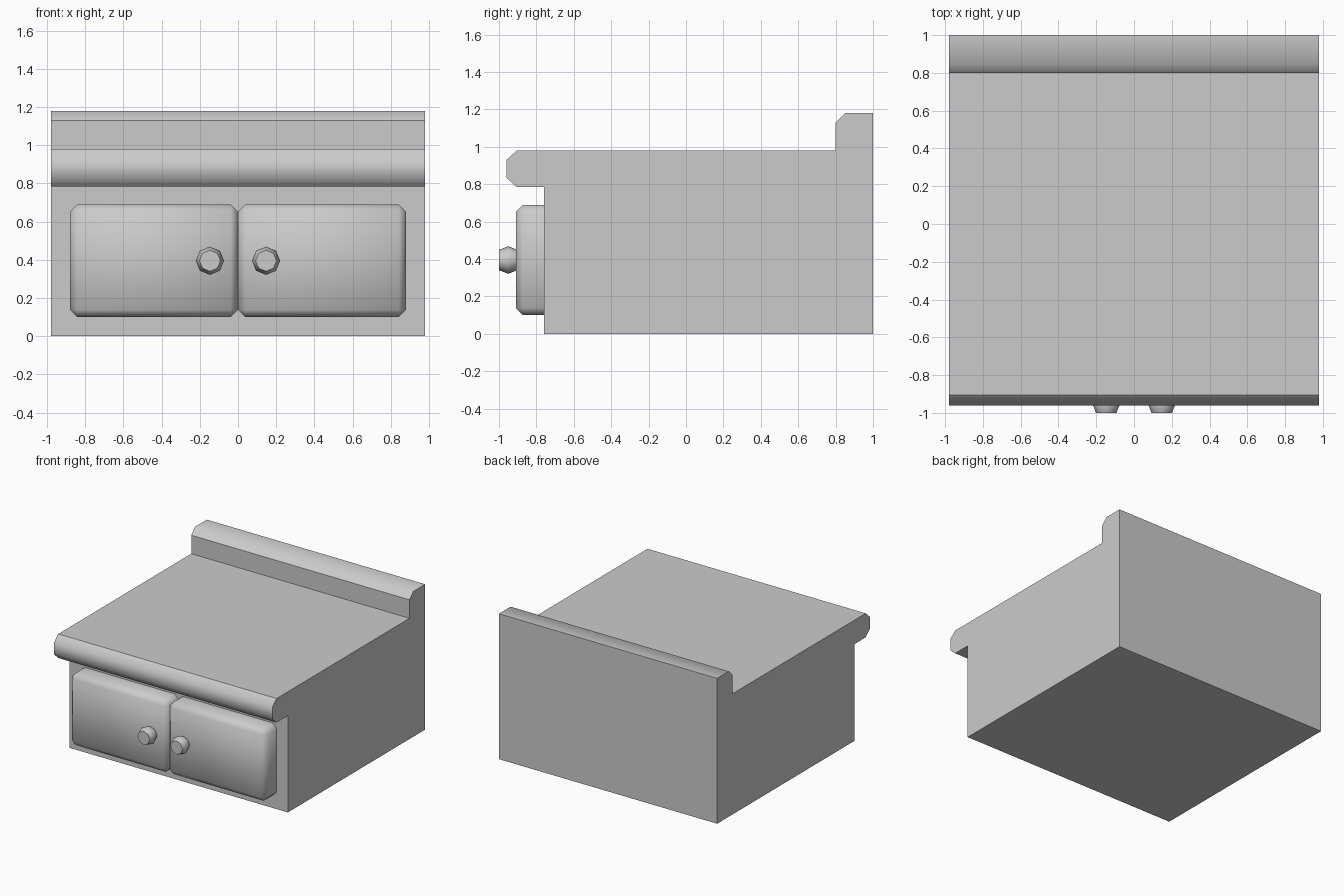
import bpy, bmesh
from math import radians, pi, sin, cos

if "Cube" in bpy.data.objects:
    bpy.data.objects.remove(bpy.data.objects["Cube"])


def make_object(name, bm):
    bmesh.ops.recalc_face_normals(bm, faces=bm.faces)
    mesh = bpy.data.meshes.new(name)
    bm.to_mesh(mesh)
    bm.free()
    obj = bpy.data.objects.new(name, mesh)
    bpy.context.collection.objects.link(obj)
    return obj


def smooth_by_angle(obj, degrees):
    bpy.ops.object.select_all(action='DESELECT')
    obj.select_set(True)
    bpy.context.view_layer.objects.active = obj
    bpy.ops.object.shade_smooth_by_angle(angle=radians(degrees))


# Cabinet: side profile (y, z, soft corner) extruded across the width
def cabinet(half_width):
    profile = [
        (-0.76, 0.0, 0), (1.0, 0.0, 0), (1.0, 1.18, 0),
        (0.85, 1.18, 1), (0.80, 1.13, 0), (0.80, 0.98, 0),
        (-0.905, 0.98, 0), (-0.96, 0.93, 1), (-0.96, 0.835, 1),
        (-0.905, 0.785, 0), (-0.76, 0.785, 0),
    ]
    bm = bmesh.new()
    left = [bm.verts.new((-half_width, y, z)) for y, z, _ in profile]
    right = [bm.verts.new((half_width, y, z)) for y, z, _ in profile]
    n = len(profile)
    bm.faces.new(left)
    bm.faces.new(right)
    for i in range(n):
        j = (i + 1) % n
        bm.faces.new((left[i], left[j], right[j], right[i]))
    for face in bm.faces:
        face.smooth = True
    for edge in bm.edges:
        edge.smooth = False
    for i in range(n):
        if profile[i][2]:
            bm.edges.get((left[i], right[i])).smooth = True
    return make_object("cabinet", bm)


# Door: box with every edge chamfered except around the back
def door(name, x0, x1):
    y0, y1, z0, z1 = -0.91, -0.76, 0.10, 0.69
    bm = bmesh.new()
    bmesh.ops.create_cube(bm, size=1)
    for v in bm.verts:
        v.co = (x0 if v.co.x < 0 else x1,
                y0 if v.co.y < 0 else y1,
                z0 if v.co.z < 0 else z1)
    edges = [e for e in bm.edges if any(v.co.y < -0.8 for v in e.verts)]
    bmesh.ops.bevel(bm, geom=edges, offset=0.038, segments=1,
                    affect='EDGES', clamp_overlap=True)
    smooth_by_angle(make_object(name, bm), 60)


# Knob: eight-sided lathe along y, rings given as (y, radius)
def knob(name, x, z):
    rings = [(-1.0, 0.055), (-0.985, 0.06), (-0.95, 0.074), (-0.905, 0.055)]
    bm = bmesh.new()
    loops = []
    for y, r in rings:
        loops.append([bm.verts.new((x + r * sin(k * pi / 4), y, z + r * cos(k * pi / 4)))
                      for k in range(8)])
    bm.faces.new(loops[0])
    bm.faces.new(loops[-1])
    for a, b in zip(loops, loops[1:]):
        for k in range(8):
            m = (k + 1) % 8
            bm.faces.new((a[k], a[m], b[m], b[k]))
    smooth_by_angle(make_object(name, bm), 50)


cabinet(0.98)
for side, s in (("left", -1), ("right", 1)):
    door(side + "_door", min(0, 0.88 * s), max(0, 0.88 * s))
    knob(side + "_knob", 0.147 * s, 0.395)
